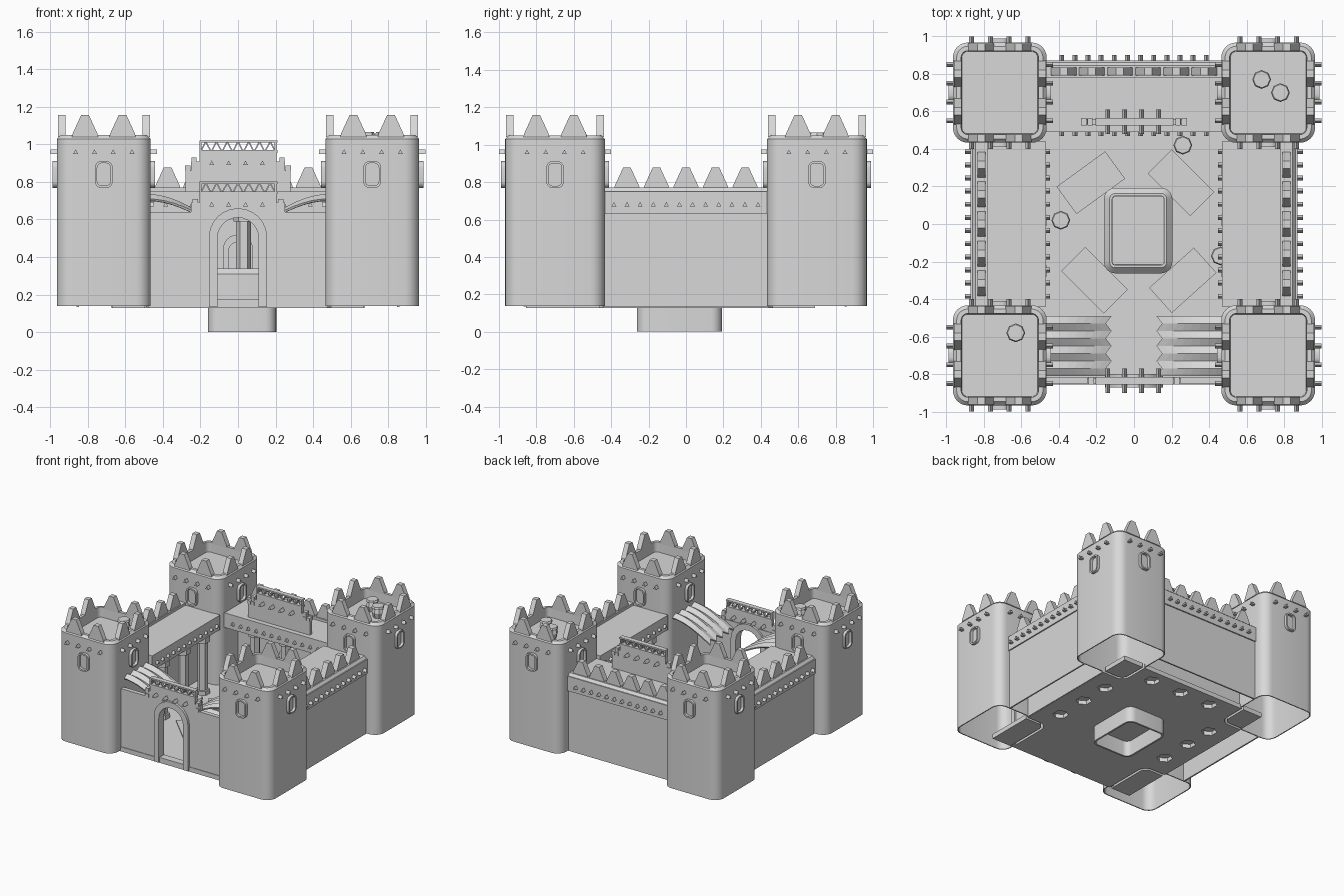
import bpy, bmesh, math
from mathutils import Matrix, Vector

if "Cube" in bpy.data.objects:
    bpy.data.objects.remove(bpy.data.objects["Cube"])

stone = bpy.data.materials.new("grey_stone")
stone.use_nodes = True
stone.diffuse_color = (0.69, 0.69, 0.69, 1)
stone.node_tree.nodes["Principled BSDF"].inputs["Base Color"].default_value = (0.69, 0.69, 0.69, 1)


def finish(bm, name, matrix=None, smooth=False):
    if matrix:
        bm.transform(matrix)
    bmesh.ops.recalc_face_normals(bm, faces=bm.faces)
    mesh = bpy.data.meshes.new(name)
    bm.to_mesh(mesh)
    bm.free()
    mesh.materials.append(stone)
    ob = bpy.data.objects.new(name, mesh)
    bpy.context.collection.objects.link(ob)
    if smooth:
        bpy.ops.object.select_all(action='DESELECT')
        ob.select_set(True)
        bpy.context.view_layer.objects.active = ob
        bpy.ops.object.shade_smooth_by_angle(angle=math.radians(32))
    return ob


def box(bm, x0, x1, y0, y1, z0, z1):
    m = Matrix.Translation(((x0 + x1) / 2, (y0 + y1) / 2, (z0 + z1) / 2))
    bmesh.ops.create_cube(bm, size=1, matrix=m @ Matrix.Diagonal((x1 - x0, y1 - y0, z1 - z0, 1)))


def prism(bm, pts, y0, y1, turn=0):
    """Extrude an (x, z) outline along y, then turn it about z."""
    rot = Matrix.Rotation(turn, 4, 'Z')
    a, b = [[bm.verts.new(rot @ Vector((x, y, z))) for x, z in pts] for y in (y0, y1)]
    bm.faces.new(a)
    bm.faces.new(b[::-1])
    for i in range(len(pts)):
        j = (i + 1) % len(pts)
        bm.faces.new((a[i], b[i], b[j], a[j]))


def merlon(bm, along, z, y0, y1, turn=0):
    prism(bm, [(along + dx, z + dz) for dx, dz in
               ((-.07, -.01), (.07, -.01), (.065, .01), (.02, .108), (-.02, .108), (-.065, .01))], y0, y1, turn)


def stud(bm, along, z, y0, y1, turn=0):
    prism(bm, [(along - .013, z - .01), (along + .013, z - .01), (along, z + .014)], y0, y1, turn)


def post(bm, x, y, r, z0, z1, sides=6, r_top=None):
    bmesh.ops.create_cone(bm, cap_ends=True, segments=sides, radius1=r, radius2=r_top or r, depth=z1 - z0,
                          matrix=Matrix.Translation((x, y, (z0 + z1) / 2)))


def rounded(hx, hy, r, seg=6):
    pts = []
    for k, (sx, sy) in enumerate(((1, 1), (-1, 1), (-1, -1), (1, -1))):
        for i in range(seg + 1):
            a = math.pi / 2 * (k + i / seg)
            pts.append((sx * (hx - r) + r * math.cos(a), sy * (hy - r) + r * math.sin(a)))
    return pts


def loft(bm, hx, hy, r, steps, caps=True, matrix=Matrix()):
    """Stack rounded rectangles given as (inset, z); capped, or closed into a ring."""
    loops = [[bm.verts.new(matrix @ Vector((x, y, z))) for x, y in rounded(hx - d, hy - d, max(r - d, .012))]
             for d, z in steps]
    pairs = list(zip(loops, loops[1:])) + ([] if caps else [(loops[-1], loops[0])])
    for a, b in pairs:
        for i in range(len(a)):
            j = (i + 1) % len(a)
            bm.faces.new((a[i], a[j], b[j], b[i]))
    if caps:
        bm.faces.new(loops[0])
        bm.faces.new(loops[-1])


def arch(half, z0, z1, seg=12):
    """Arch outline from lower left, over the top, to lower right."""
    spring = z1 - half
    return ([(-half, z0)] +
            [(-half * math.cos(math.pi * i / seg), spring + half * math.sin(math.pi * i / seg))
             for i in range(seg + 1)] + [(half, z0)])


# Corner towers: hollow shell, studs, windows and pointed merlons
HX, HY = .25, .267
TOWERS = {f"{yn}_{xn}_tower": Matrix.Translation((sx * .715, sy * .7, 0))
          for xn, sx in (("left", 1), ("right", -1)) for yn, sy in (("front", -1), ("back", 1))}
for name, place in TOWERS.items():
    bm = bmesh.new()
    loft(bm, HX, HY, .08, ((.008, .95), (.008, .138), (0, .138), (0, 1.03),
                           (.02, 1.05), (.044, 1.05), (.048, .97)))
    finish(bm, name, place, True)
    bm = bmesh.new()
    frames = bmesh.new()
    for k in range(4):
        turn = k * math.pi / 2
        face = HX if k % 2 else HY
        for u in (-.1, .1):
            merlon(bm, u, 1.05, -face + .005, -face + .045, turn)
        for u in (-.15, -.05, .05, .15):
            stud(bm, u, .96, -face - .033, -face + .02, turn)
        loft(frames, .047, .072, .035, ((0, 0), (0, .022), (.012, .022), (.012, 0)), False,
             Matrix.Rotation(turn, 4, 'Z') @ Matrix.Translation((0, -face, .84)) @
             Matrix.Rotation(math.pi / 2, 4, 'X'))
    finish(bm, name + "_merlons", place)
    finish(frames, name + "_windows", place, True)


# Covered wings: outer and inner walls, roof walk, merlons, studs and six-sided columns
def wing(name, turn, half, inner, col, cols, count, step):
    rot = Matrix.Rotation(turn, 4, 'Z')
    bm = bmesh.new()
    box(bm, .848, .86, -half, half, .135, .64)
    box(bm, .665, .677, -half, half, .13, .64)
    box(bm, inner, .87, -half, half, .63, .75)
    prism(bm, [(.78, .74), (.87, .74), (.845, .77), (.78, .77)], -half, half)
    finish(bm, name + "_walls_and_walk", rot)
    bm = bmesh.new()
    q = math.pi / 2
    for i in range(count):
        merlon(bm, (i - (count - 1) / 2) * step, .77, -.835, -.79, q)
    n = 12
    for i in range(n):
        u = (i - (n - 1) / 2) * .07
        stud(bm, u, .68, -.90, -.86, q)
        stud(bm, u, .68, -inner - .01, -inner + .022, q)
    finish(bm, name + "_merlons_and_studs", rot)
    bm = bmesh.new()
    for y in cols:
        for r, z0, z1 in ((.04, .16, .64), (.055, .16, .2), (.055, .59, .635)):
            post(bm, col, y, r, z0, z1)
    finish(bm, name + "_columns", rot)


wing("left_wing", 0, .44, .47, .51, (-.25, .02, .27), 5, .158)
wing("right_wing", math.pi, .44, .47, .51, (-.27, -.02, .25), 5, .158)
wing("back_wing", math.pi / 2, .47, .49, .58, (-.31, -.03, .25), 6, .15)


# Stepped gable with an open lattice on top
def gable(name, y, base, z, steps):
    bm = bmesh.new()
    right = [(.28, base), (.28, z - .1), (.25, z - .1), (.25, z - .05), (.205, z - .05), (.205, z)]
    prism(bm, right + [(-x, h) for x, h in reversed(right)], y - .015, y + .015)
    box(bm, -.205, .21, y - .02, y + .02, z - .005, z + .01)
    box(bm, -.205, .21, y - .02, y + .02, z + .05, z + .062)
    for s in (-1, 1):
        box(bm, s * .2 - .006, s * .2 + .006, y - .018, y + .018, z, z + .06)
        for x, dz in steps:
            box(bm, s * x - .014, s * x + .014, y - .021, y + .021, z + dz - .014, z + dz + .014)
    for i in range(14):
        x0, x1 = -.2 + i * .4 / 14, -.2 + (i + 1) * .4 / 14
        if i % 2:
            x0, x1 = x1, x0
        prism(bm, [(x0 - .004, z), (x0 + .004, z), (x1 + .004, z + .055), (x1 - .004, z + .055)],
              y - .01, y + .01)
    for x in (-.14, -.05, .04, .13):
        stud(bm, x, z - .06, y - .065, y + .065)
    finish(bm, name)


gable("front_gable", -.835, .62, .74, ((.228, -.045), (.228, -.09)))
gable("back_gable", .545, .74, .96, ((.235, -.045), (.268, -.085), (.235, -.085)))

# Front wall with arched gateway, raised surround and back doorway
bm = bmesh.new()
prism(bm, [(-.49, .135), (-.49, .64), (.49, .64), (.49, .135)] + arch(.115, .135, .61)[::-1], -.85, -.815)
box(bm, -.13, .13, -.86, -.8, .135, .175)
finish(bm, "front_wall")
bm = bmesh.new()
prism(bm, arch(.155, .135, .66) + arch(.11, .135, .61)[::-1], -.87, -.80)
finish(bm, "gate_surround", None, True)
bm = bmesh.new()
prism(bm, arch(.08, .16, .52) + arch(.05, .16, .48)[::-1], .64, .67)
finish(bm, "back_door_surround", None, True)

# Courtyard floor with six-sided sockets under the columns and slots under the towers
bm = bmesh.new()
box(bm, -.67, .67, -.855, .69, .128, .165)
floor = finish(bm, "courtyard_floor")
bm = bmesh.new()
for x, y in [(s * .51, y) for s in (-1, 1) for y in (-.25, .02, .27)] + [(x, .58) for x in (-.25, .03, .31)]:
    post(bm, x, y, .06, .1, .16)
for place in TOWERS.values():
    loft(bm, HX - .01, HY - .01, .075, ((0, .1), (0, .2), (.02, .2), (.02, .1)), False, place)
cutter = finish(bm, "floor_cutter")
cutter.hide_render = True
cutter.hide_set(True)
cut = floor.modifiers.new("sockets", 'BOOLEAN')
cut.object = cutter
cut.solver = 'EXACT'

# Paving plates
bm = bmesh.new()
for x, y, a in ((-.23, .22, 36), (.25, .22, -45), (-.21, -.3, -45), (.26, -.3, 42)):
    m = Matrix.Translation((x, y, .169)) @ Matrix.Rotation(math.radians(a), 4, 'Z')
    bmesh.ops.create_cube(bm, size=1, matrix=m @ Matrix.Diagonal((.32, .18, .009, 1)))
finish(bm, "paving_plates")

# Central well, running below the floor
bm = bmesh.new()
loft(bm, .182, .228, .06, ((.015, .127), (.015, 0), (0, 0), (0, .31), (.03, .34), (.044, .34), (.046, .172)))
finish(bm, "well", Matrix.Translation((.022, -.035, 0)), True)

# Folded, drooping awnings beside the gate
for name, s in (("left", 1), ("right", -1)):
    bm = bmesh.new()
    rows = []
    for i in range(9):
        t = i / 8
        rows.append([bm.verts.new((s * (.12 + .03 * (k % 2) * (1 - t) + .36 * t), -.81 + k * .04,
                                   .58 + .13 * math.sin(t * math.pi / 2) + .025 * (k % 2)))
                     for k in range(9)])
    for a, b in zip(rows, rows[1:]):
        for k in range(8):
            bm.faces.new((a[k], a[k + 1], b[k + 1], b[k]))
    ob = finish(bm, name + "_awning")
    ob.modifiers.new("thickness", 'SOLIDIFY').thickness = .012

# Eight-sided barrels in the yard and on the towers
bm = bmesh.new()
for x, y, z in ((.68, .77, .97), (.78, .70, .97), (-.63, -.58, .97),
                (.26, .42, .165), (-.39, .02, .165), (.46, -.17, .165)):
    for r0, r1, h0, h1 in ((.036, .048, 0, .045), (.048, .036, .045, .085), (.05, .044, .08, .095)):
        post(bm, x, y, r0, z + h0, z + h1, 8, r1)
finish(bm, "barrels")
